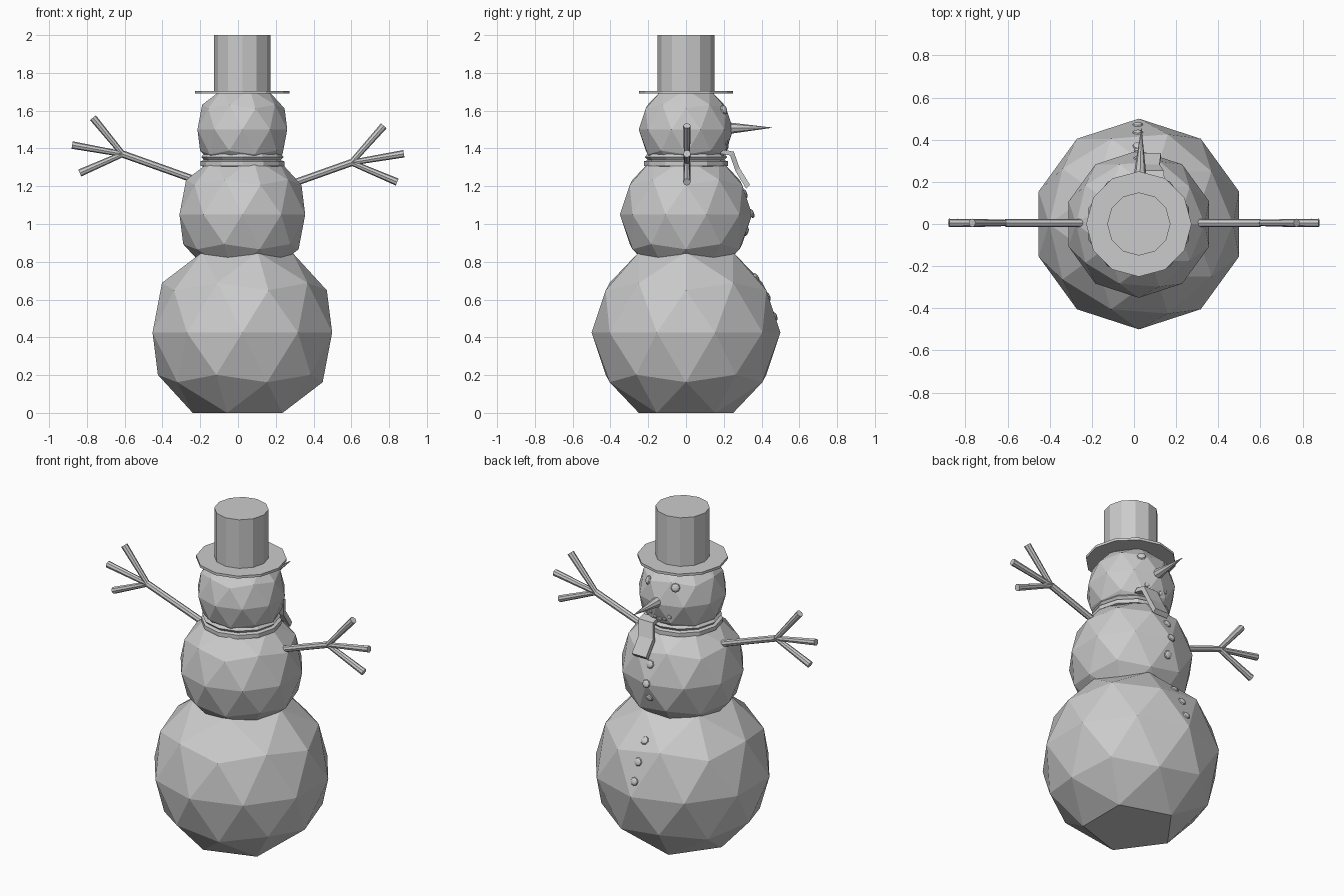
import bpy, bmesh, math
from mathutils import Vector, Matrix
from mathutils.bvhtree import BVHTree

if "Cube" in bpy.data.objects:
    bpy.data.objects.remove(bpy.data.objects["Cube"])

CX = 0.023  # body axis


def finish(name, bm):
    bmesh.ops.recalc_face_normals(bm, faces=bm.faces)
    me = bpy.data.meshes.new(name)
    bm.to_mesh(me)
    bm.free()
    ob = bpy.data.objects.new(name, me)
    bpy.context.collection.objects.link(ob)
    return ob


def ball(name, r, z, flat=False):
    bm = bmesh.new()
    bmesh.ops.create_icosphere(bm, subdivisions=2, radius=r,
                               matrix=Matrix.Translation((CX, 0, z)))
    if flat:
        for v in bm.verts:
            v.co.z = max(v.co.z, 0)
    tree = BVHTree.FromBMesh(bm)
    finish(name, bm)
    return tree


def rod(bm, a, b, r1, r2, seg=8):
    a, b = Vector(a), Vector(b)
    d = b - a
    m = Matrix.Translation((a + b) / 2) @ d.to_track_quat('Z', 'Y').to_matrix().to_4x4()
    bmesh.ops.create_cone(bm, cap_ends=True, segments=seg, radius1=r1, radius2=r2,
                          depth=d.length, matrix=m)


def lathe(name, profile, seg, closed=False):
    bm = bmesh.new()
    rings = []
    for r, z in profile:
        rings.append([bm.verts.new((CX + r * math.cos(math.tau * i / seg),
                                    r * math.sin(math.tau * i / seg), z)) for i in range(seg)])
    pairs = list(zip(rings, rings[1:]))
    if closed:
        pairs.append((rings[-1], rings[0]))
    for p, q in pairs:
        for i in range(seg):
            j = (i + 1) % seg
            bm.faces.new((p[i], p[j], q[j], q[i]))
    if not closed:
        bm.faces.new(rings[0])
        bm.faces.new(rings[-1])
    return finish(name, bm)


def pebble(name, tree, dx, z, r):
    # flattened stone laid on the surface of a ball
    hit, n, _, _ = tree.ray_cast(Vector((CX + dx, 2, z)), Vector((0, -1, 0)))
    m = (Matrix.Translation(hit) @ n.to_track_quat('Z', 'Y').to_matrix().to_4x4()
         @ Matrix.Diagonal((1, 1, 0.5, 1)))
    bm = bmesh.new()
    bmesh.ops.create_uvsphere(bm, u_segments=8, v_segments=6, radius=r, matrix=m)
    finish(name, bm)


# Snowballs
base = ball("bottom_ball", 0.5, 0.4253, True)
middle = ball("middle_ball", 0.35, 1.05)
head = ball("head_ball", 0.25, 1.5)

# Hat
lathe("hat_brim", [(0.25, 1.69), (0.25, 1.705)], 12)
lathe("hat_crown", [(0.15, 1.70), (0.15, 2.0)], 12)

# Scarf wrap and hanging end
lathe("scarf_wrap", [(0.15, 1.37), (0.205, 1.37), (0.218, 1.355), (0.203, 1.338),
                     (0.222, 1.332), (0.222, 1.308), (0.15, 1.29)], 12, True)
bm = bmesh.new()
rows = []
for dx, y, z in [(0.075, 0.19, 1.385), (0.07, 0.245, 1.375), (0.05, 0.275, 1.29), (0.057, 0.33, 1.20)]:
    rows.append([bm.verts.new((CX + dx + sx * 0.048, y + oy, z + oy))
                 for sx, oy in ((-1, -0.012), (1, -0.012), (1, 0.008), (-1, 0.008))])
for p, q in zip(rows, rows[1:]):
    for i in range(4):
        j = (i + 1) % 4
        bm.faces.new((p[i], p[j], q[j], q[i]))
bm.faces.new(rows[0])
bm.faces.new(rows[-1])
finish("scarf_end", bm)

# Twig arms
arms = {
    "right_arm": [(0.22, 1.19), (0.60, 1.325), (0.772, 1.52), (0.878, 1.372), (0.843, 1.222)],
    "left_arm": [(-0.18, 1.217), (-0.61, 1.37), (-0.768, 1.563), (-0.878, 1.418), (-0.838, 1.27)],
}
for name, (root, fork, *tips) in arms.items():
    bm = bmesh.new()
    f = (fork[0], 0.005, fork[1])
    rod(bm, (root[0], 0.005, root[1]), f, 0.019, 0.019)
    for t in tips:
        rod(bm, f, (t[0], 0.005, t[1]), 0.015, 0.02)
    finish(name, bm)

# Nose
bm = bmesh.new()
rod(bm, (CX + 0.005, 0.2, 1.507), (CX + 0.012, 0.455, 1.51), 0.034, 0.001)
finish("nose", bm)

# Eyes, mouth and buttons
for s in (-1, 1):
    pebble("eye", head, s * 0.09, 1.605, 0.026)
for i in range(-2, 3):
    pebble("mouth_stone", head, i * 0.032, 1.40 + 0.007 * i * i, 0.014)
for z in (1.16, 1.055, 0.96):
    pebble("middle_button", middle, 0, z, 0.025)
for z in (0.72, 0.615, 0.51):
    pebble("bottom_button", base, -0.005, z, 0.025)
